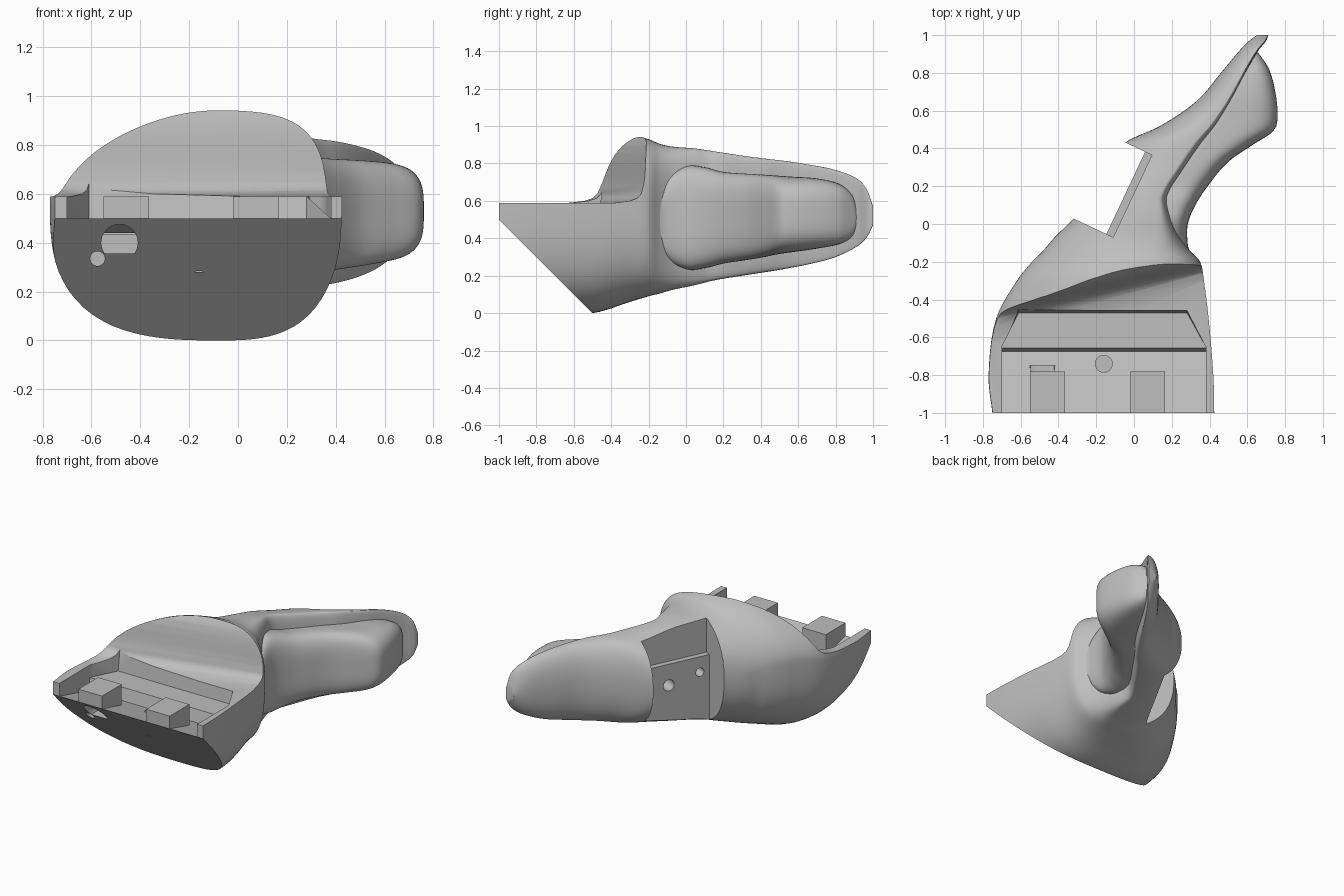
import bpy, bmesh
from math import cos, sin, pi
from mathutils import Vector

cube = bpy.data.objects.get("Cube")
if cube:
    bpy.data.objects.remove(cube, do_unlink=True)

grey = bpy.data.materials.new("plain grey")
grey.use_nodes = True
grey.diffuse_color = (0.52, 0.52, 0.52, 1)
grey.node_tree.nodes["Principled BSDF"].inputs["Base Color"].default_value = grey.diffuse_color


def skin(name, loops):
    """Join matching loops of points into a closed solid."""
    bm = bmesh.new()
    rings = [[bm.verts.new(p) for p in loop] for loop in loops]
    count = len(rings[0])
    for lower, upper in zip(rings, rings[1:]):
        for i in range(count):
            j = (i + 1) % count
            bm.faces.new((lower[i], lower[j], upper[j], upper[i]))
    bm.faces.new(rings[0][::-1])
    bm.faces.new(rings[-1])
    bmesh.ops.recalc_face_normals(bm, faces=bm.faces)
    mesh = bpy.data.meshes.new(name)
    bm.to_mesh(mesh)
    bm.free()
    mesh.materials.append(grey)
    obj = bpy.data.objects.new(name, mesh)
    bpy.context.collection.objects.link(obj)
    return obj


def upright(name, plan, low, high):
    return skin(name, [[(x, y, z) for x, y in plan] for z in (low, high)])


def sideways(name, profile, left=-1.2, right=1.2, shear=0.0):
    """Extrude a y-z profile across x, optionally slanted in plan."""
    return skin(name, [[(x, y + shear * x, z) for y, z in profile] for x in (left, right)])


def circle(cx, cy, radius, count=32):
    steps = [2 * pi * i / count for i in range(count)]
    return [(cx + radius * cos(a), cy + radius * sin(a)) for a in steps]


def smooth_rows(rows, steps):
    """Smoothly interpolate table rows along their first column."""
    def slope(i, k):
        a, b = rows[max(i - 1, 0)], rows[min(i + 1, len(rows) - 1)]
        return (b[k] - a[k]) / (b[0] - a[0])
    result = []
    for i in range(len(rows) - 1):
        a, b = rows[i], rows[i + 1]
        span = b[0] - a[0]
        for s in range(steps):
            t = s / steps
            row = [a[0] + t * span]
            for k in range(1, len(a)):
                ease = t * t * (3 - 2 * t)
                row.append(a[k] + (b[k] - a[k]) * ease
                           + span * t * (1 - t) * ((1 - t) * slope(i, k) - t * slope(i + 1, k)))
            result.append(row)
    return result + [list(rows[-1])]


def section(y, left, right, low, high, shape, count=96):
    """Rounded outline with its own squareness in each quadrant."""
    mid_x, mid_z, powers = shape
    cx, cz = left + (right - left) * mid_x, low + (high - low) * mid_z
    points = []
    for i in range(count):
        a = 2 * pi * (i + 0.5) / count
        c, s = cos(a), sin(a)
        power = powers[i * 4 // count]
        reach = (abs(c) ** power + abs(s) ** power) ** (-1 / power)
        points.append((cx + c * reach * (right - cx if c > 0 else cx - left), y,
                       cz + s * reach * (high - cz if s > 0 else cz - low)))
    return points


def blend(a, b, w):
    mix = lambda p, q: p + (q - p) * w
    return mix(a[0], b[0]), mix(a[1], b[1]), [mix(p, q) for p, q in zip(a[2], b[2])]


def cut(obj, cutter):
    mod = obj.modifiers.new("cut", "BOOLEAN")
    mod.operation = "DIFFERENCE"
    mod.solver = "EXACT"
    mod.object = cutter
    graph = bpy.context.evaluated_depsgraph_get()
    mesh = bpy.data.meshes.new_from_object(obj.evaluated_get(graph))
    obj.modifiers.clear()
    obj.data = mesh
    bpy.data.objects.remove(cutter, do_unlink=True)


# Main body and flange: y, left, right, low, high, blend to flange outline
body_shape = (0.58, 0.6, (2.7, 1.8, 2.9, 2.9))
flange_shape = (0.87, 0.5, (3.6, 2.2, 2.2, 3.6))
body_rows = [
    (-1, -.75, .425, 0, .955, 0), (-.8, -.77, .42, 0, .955, 0),
    (-.5, -.73, .395, 0, .955, 0), (-.3, -.62, .37, .06, .955, 0),
    (-.2, -.54, .35, .09, .93, .1), (-.14, -.48, .295, .105, .905, .35),
    (-.07, -.42, .245, .125, .89, .65), (.05, -.3, .195, .15, .88, .9),
    (.15, -.24, .18, .175, .865, 1),
    (.3, -.14, .27, .2, .842, 1), (.43, -.05, .36, .22, .825, 1),
    (.52, .14, .43, .235, .815, 1), (.65, .33, .51, .26, .795, 1),
    (.8, .46, .59, .3, .765, 1), (.92, .56, .66, .36, .715, 1),
    (.97, .61, .7, .41, .655, 1), (1, .65, .71, .47, .57, 1)]
body = skin("grip_body", [section(*r[:5], blend(body_shape, flange_shape, r[5]))
                          for r in smooth_rows(body_rows, 5)])

# Palm swell on the left side of the flange
swell_shape = (0.35, 0.5, (3.4, 3.4, 3.4, 3.4))
swell_rows = [
    (-.155, .2, .3, .42, .6), (-.11, .15, .285, .3, .71), (0, .1, .285, .235, .785),
    (.1, .08, .325, .24, .78), (.2, .12, .39, .265, .755), (.33, .22, .5, .285, .745),
    (.42, .27, .63, .3, .74), (.49, .3, .735, .315, .735), (.56, .36, .76, .325, .73),
    (.7, .45, .748, .345, .72), (.82, .52, .715, .37, .69), (.89, .58, .67, .41, .63),
    (.915, .61, .65, .46, .56)]
swell = skin("palm_swell", [section(*r, swell_shape) for r in smooth_rows(swell_rows, 5)])

# Concave rise from the front deck up to the ridge
rise = [(-1.6, .59), (-.46, .59), (-.38, .6), (-.34, .615), (-.318, .64), (-.303, .69),
        (-.295, .74), (-.287, .8), (-.277, .85), (-.262, .895), (-.238, .935), (-.2, .97),
        (-.16, 1.2), (-1.6, 1.2)]
cut(body, sideways("rise_cutter", rise, shear=0.22))

# Slanted front face
cut(body, sideways("slant_cutter", [(-1.5, 1), (-1.5, -.3), (-.2, -.3)]))

# Open pocket: flat shelf at the back, floor sinking towards it
pocket = [(-.7, -1.1), (.38, -1.1), (.38, -.65), (.28, -.47), (-.61, -.47), (-.7, -.65)]
cut(body, skin("pocket_cutter", [[(x, y, 0.5) for x, y in pocket],
                                 [(x, y if y < -.5 else -.44, 0.72) for x, y in pocket]]))
floor_profile = [(-1.02, .505), (-.675, .415), (-.655, .505)]
cut(body, sideways("floor_cutter", floor_profile, -.7, .38))
cut(body, upright("deck_hole_cutter", circle(-.16, -.74, .045), 0.28, 0.7))

# Holes in the front face, the larger with a flat bottom
for hole, floor, back in ((circle(-.485, .4, .075), .355, -.75), (circle(-.575, .335, .03), 0, -.65)):
    cut(body, skin("front_hole_cutter",
                   [[(x, y, max(z, floor)) for x, z in hole] for y in (-1.2, back)]))

# Side notch with a stepped wall
near, far = Vector((-.11, -.07)), Vector((.095, .365))
along = (far - near).normalized()
out = Vector((-along.y, along.x))
for depth, low in ((0.04, -0.2), (0, 0.62)):
    plan = [near + out * depth, far + out * depth, far + out * 0.6, near + out * 0.6]
    cut(body, upright("notch_cutter", plan, low, 1.3))

# Screw holes in the notch wall
for distance, height, radius in ((0.3, 0.47, 0.04), (0.07, 0.51, 0.03)):
    spot = near + along * distance
    rings = []
    for reach in (-0.06, 0.15):
        base = spot + out * reach
        rings.append([(*(base + along * u), height + v) for u, v in circle(0, 0, radius, 24)])
    cut(body, skin("screw_hole_cutter", rings))

# Locating blocks standing on the sunken floor
block_profile = [(-1, .5), (-.78, .44), (-.78, .59), (-1, .59)]
for side, left in (("right", -.55), ("left", -.02)):
    sideways(side + "_block", block_profile, left, left + .185)

# Smooth shading with crisp edges
for obj in (body, swell):
    bpy.ops.object.select_all(action="DESELECT")
    obj.select_set(True)
    bpy.context.view_layer.objects.active = obj
    bpy.ops.object.shade_smooth_by_angle(angle=pi / 6)
